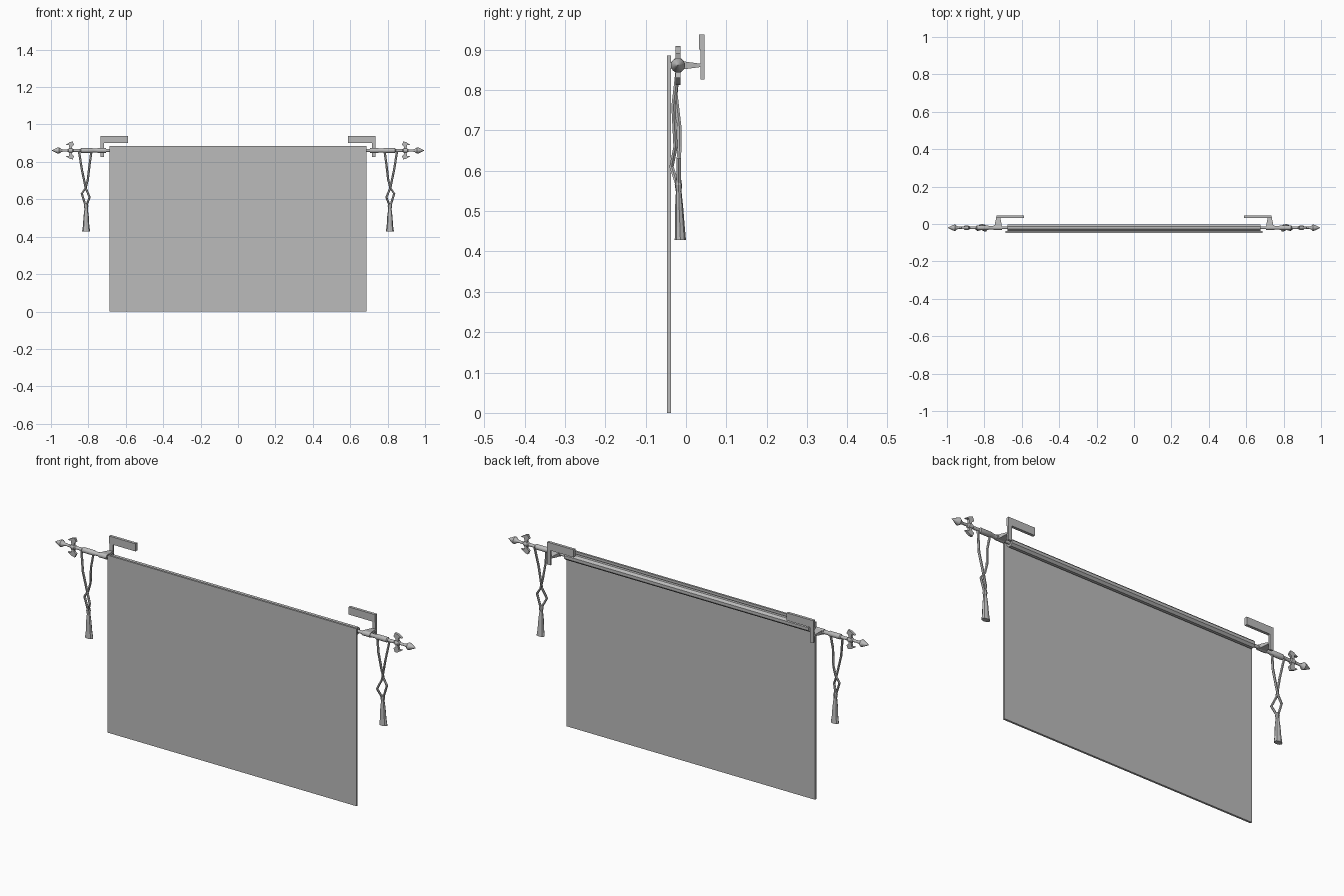
import bpy, bmesh, math
from mathutils import Vector, Matrix

cube = bpy.data.objects.get("Cube")
if cube:
    bpy.data.objects.remove(cube, do_unlink=True)

grey = bpy.data.materials.new("plain grey")
grey.use_nodes = True
grey.diffuse_color = (0.5, 0.5, 0.5, 1)
grey.node_tree.nodes["Principled BSDF"].inputs["Base Color"].default_value = (0.5, 0.5, 0.5, 1)

ROD_Y, ROD_Z = -0.02, 0.861


def finish(name, bm, smooth=False):
    bmesh.ops.remove_doubles(bm, verts=bm.verts, dist=1e-5)
    bmesh.ops.recalc_face_normals(bm, faces=bm.faces)
    mesh = bpy.data.meshes.new(name)
    bm.to_mesh(mesh)
    bm.free()
    mesh.materials.append(grey)
    obj = bpy.data.objects.new(name, mesh)
    bpy.context.collection.objects.link(obj)
    if smooth:
        bpy.ops.object.select_all(action='DESELECT')
        obj.select_set(True)
        bpy.context.view_layer.objects.active = obj
        bpy.ops.object.shade_smooth_by_angle(angle=math.radians(35))
    return obj


def loft(bm, rings):
    """Skin a list of point rings and cap both ends."""
    loops = [[bm.verts.new(p) for p in ring] for ring in rings]
    n = len(loops[0])
    for a, b in zip(loops, loops[1:]):
        for i in range(n):
            j = (i + 1) % n
            bm.faces.new((a[i], a[j], b[j], b[i]))
    bm.faces.new(loops[0])
    bm.faces.new(loops[-1])


def box(name, lo, hi):
    bm = bmesh.new()
    lo, hi = Vector(lo), Vector(hi)
    bmesh.ops.create_cube(bm, size=1, matrix=Matrix.Translation((lo + hi) / 2)
                          @ Matrix.Diagonal((*(hi - lo), 1)))
    return finish(name, bm)


def lathe_x(name, profile, sides=12):
    """Turn (x, radius) pairs about the rod axis."""
    bm = bmesh.new()
    angles = [math.tau * (i + 0.5) / sides for i in range(sides)]
    loft(bm, [[(x, ROD_Y + r * math.cos(a), ROD_Z + r * math.sin(a)) for a in angles]
              for x, r in profile])
    return finish(name, bm, True)


def rope(name, points, radius=0.006, sides=6):
    bm = bmesh.new()
    angles = [math.tau * i / sides for i in range(sides)]
    loft(bm, [[(x + radius * math.cos(a), y + radius * math.sin(a), z) for a in angles]
              for x, y, z in points])
    return finish(name, bm)


def mirrored(obj):
    """Copy a left part to the right side."""
    bm = bmesh.new()
    bm.from_mesh(obj.data)
    bmesh.ops.transform(bm, matrix=Matrix.Diagonal((-1, 1, 1, 1)), verts=bm.verts)
    bmesh.ops.reverse_faces(bm, faces=bm.faces)
    mesh = bpy.data.meshes.new("right_" + obj.name)
    bm.to_mesh(mesh)
    bm.free()
    mesh.materials.append(grey)
    copy = bpy.data.objects.new("right_" + obj.name, mesh)
    bpy.context.collection.objects.link(copy)
    obj.name = "left_" + obj.name


# Hanging panel and the sleeve behind its top edge
box("banner_panel", (-0.687, -0.047, 0), (0.687, -0.037, 0.885))
lathe_x("rod_sleeve", [(-0.675, 0.019), (0.675, 0.019)], 8)

parts = []

# Rod end with its thick grip and pointed finial
parts.append(lathe_x("rod_end", [
    (0.67, 0.008), (0.705, 0.008), (0.705, 0.013), (0.75, 0.013), (0.75, 0.010),
    (0.775, 0.010), (0.78, 0.013), (0.84, 0.013), (0.845, 0.008), (0.88, 0.008),
    (0.885, 0.012), (0.905, 0.012), (0.91, 0.007), (0.935, 0.006),
    (0.945, 0.009), (0.957, 0.018), (0.965, 0.016), (0.995, 0.0008)]))

# Curled flukes above and below the finial
fluke = [(0.885, 0), (0.888, 0.02), (0.876, 0.03), (0.884, 0.048), (0.9, 0.044),
         (0.922, 0.03), (0.905, 0.03), (0.902, 0.018), (0.905, 0)]
for label, s in (("upper_fluke", 1), ("lower_fluke", -1)):
    bm = bmesh.new()
    loft(bm, [[(x, ROD_Y + d, ROD_Z + s * z) for x, z in fluke] for d in (-0.006, 0.006)])
    parts.append(finish(label, bm))

# Wall bracket: tapered arm, upright and flat hook
bm = bmesh.new()
loft(bm, [[(0.726 + w * i, y, ROD_Z + h * k) for i, k in ((-1, -1), (1, -1), (1, 1), (-1, 1))]
          for y, w, h in ((ROD_Y, 0.02, 0.011), (0.0, 0.018, 0.009), (0.037, 0.010, 0.004))])
parts.append(finish("bracket_arm", bm))
parts.append(box("bracket_upright", (0.716, 0.036, 0.826), (0.735, 0.046, 0.938)))
parts.append(box("bracket_hook", (0.588, 0.032, 0.9), (0.735, 0.046, 0.938)))

# Two cords that cross and meet at the tassel
parts.append(rope("outer_cord", [
    (0.85, -0.02, 0.855), (0.835, -0.031, 0.76), (0.814, -0.026, 0.66),
    (0.793, -0.036, 0.61), (0.812, -0.021, 0.565)]))
parts.append(rope("inner_cord", [
    (0.784, -0.02, 0.855), (0.793, -0.026, 0.79), (0.803, -0.016, 0.705),
    (0.815, -0.016, 0.66), (0.835, -0.018, 0.63), (0.815, -0.018, 0.565)]))

# Flared tassel
bm = bmesh.new()
ring = [math.tau * i / 8 for i in range(8)]
loft(bm, [[(0.812 + rx * math.cos(a), y + ry * math.sin(a), z) for a in ring]
          for z, y, rx, ry in ((0.578, -0.019, 0.008, 0.007), (0.565, -0.019, 0.012, 0.009),
                               (0.548, -0.018, 0.009, 0.007), (0.51, -0.017, 0.014, 0.010),
                               (0.46, -0.015, 0.017, 0.012), (0.428, -0.014, 0.022, 0.014))])
parts.append(finish("tassel", bm))

for part in parts:
    mirrored(part)
